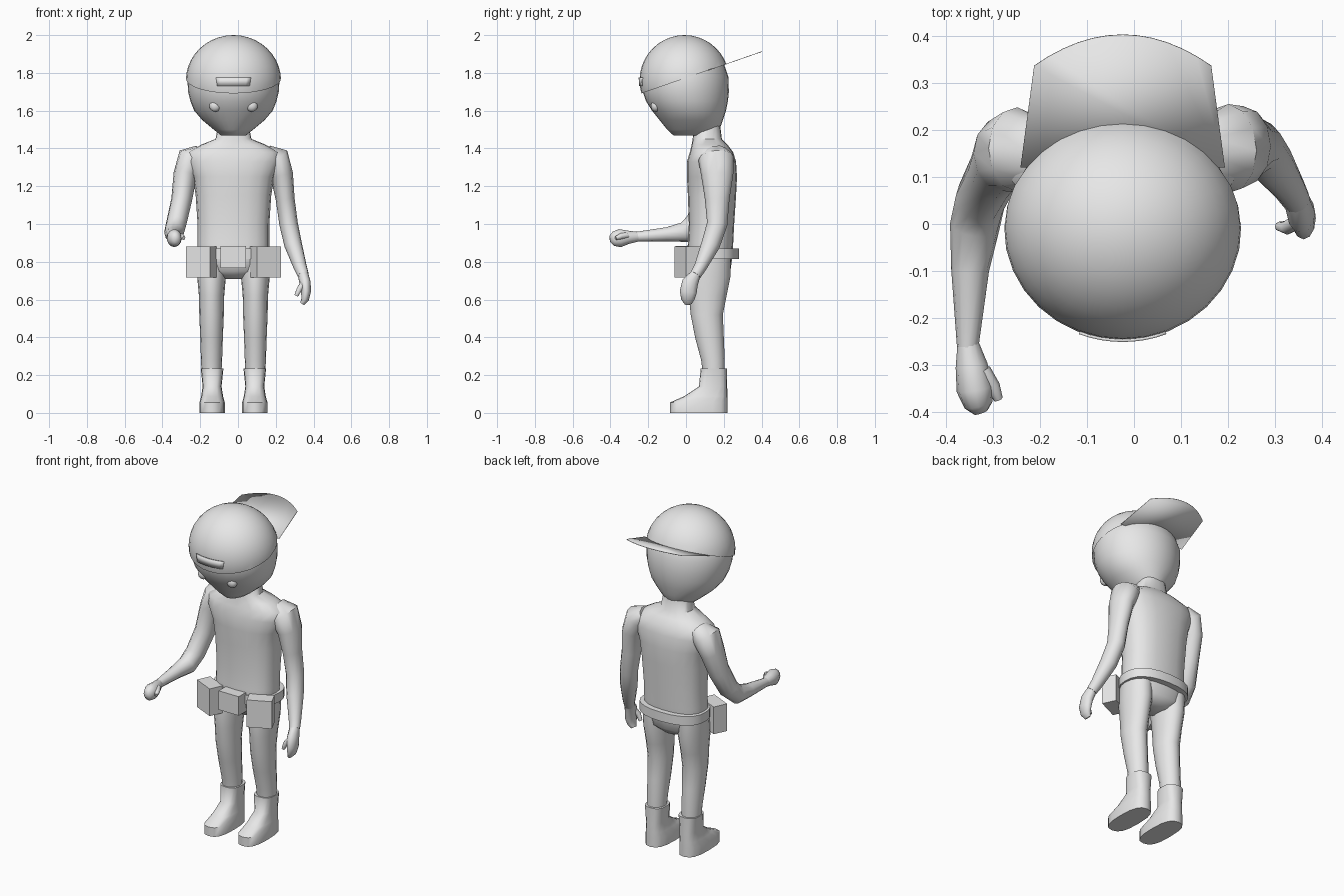
import bpy, bmesh, math
from mathutils import Vector, Matrix

old = bpy.data.objects.get("Cube")
if old:
    bpy.data.objects.remove(old, do_unlink=True)

MID = -0.024                      # symmetry plane of the figure
X, Y, Z = Vector((1, 0, 0)), Vector((0, 1, 0)), Vector((0, 0, 1))

grey = bpy.data.materials.new("plain grey")
grey.use_nodes = True
grey.diffuse_color = (0.8, 0.8, 0.8, 1)
for node in grey.node_tree.nodes:
    if node.type == 'BSDF_PRINCIPLED':
        node.inputs["Base Color"].default_value = grey.diffuse_color


def finish(bm, name):
    """Turn a bmesh into a shaded object."""
    bmesh.ops.recalc_face_normals(bm, faces=bm.faces)
    mesh = bpy.data.meshes.new(name)
    bm.to_mesh(mesh)
    bm.free()
    mesh.materials.append(grey)
    obj = bpy.data.objects.new(name, mesh)
    bpy.context.collection.objects.link(obj)
    bpy.ops.object.select_all(action='DESELECT')
    obj.select_set(True)
    bpy.context.view_layer.objects.active = obj
    bpy.ops.object.shade_smooth_by_angle(angle=math.radians(55))
    return obj


def power(value, exponent):
    return math.copysign(abs(value) ** exponent, value)


def loft(name, rings, sides=16, squareness=2.0):
    """Skin a list of (centre, half axis u, half axis v) rings."""
    bm = bmesh.new()
    loops = []
    for centre, u, v in rings:
        loop = []
        for i in range(sides):
            a = math.tau * i / sides
            cu = power(math.cos(a), 2 / squareness)
            cv = power(math.sin(a), 2 / squareness)
            loop.append(bm.verts.new(centre + u * cu + v * cv))
        loops.append(loop)
    for low, high in zip(loops, loops[1:]):
        for i in range(sides):
            j = (i + 1) % sides
            bm.faces.new((low[i], low[j], high[j], high[i]))
    bm.faces.new(loops[0])
    bm.faces.new(loops[-1])
    return finish(bm, name)


def stack(name, centre_x, levels, **options):
    """Loft level rings given as (height, half width, front, back)."""
    return loft(name, [(Vector((centre_x, (f + b) / 2, z)), X * w, Y * (b - f) / 2)
                       for z, w, f, b in levels], **options)


def limb(name, path, sides=12):
    """Loft along a path of (point, half width, half thickness)."""
    points = [Vector(p) for p, w, t in path]
    rings = []
    for i, (p, w, t) in enumerate(path):
        along = (points[min(i + 1, len(points) - 1)] - points[max(i - 1, 0)]).normalized()
        u = (X - along * X.dot(along)).normalized()
        rings.append((points[i], u * w, along.cross(u) * t))
    return loft(name, rings, sides)


def box(name, centre, size, turn=0):
    bm = bmesh.new()
    bmesh.ops.create_cube(bm, size=1, matrix=Matrix.Translation(centre)
                          @ Matrix.Rotation(turn, 4, 'Z') @ Matrix.Diagonal((*size, 1)))
    return finish(bm, name)


def ellipsoid(centre, radii, segments=32, rings=20):
    bm = bmesh.new()
    bmesh.ops.create_uvsphere(bm, u_segments=segments, v_segments=rings, radius=1,
                              matrix=Matrix.Translation(centre) @ Matrix.Diagonal((*radii, 1)))
    return bm


# Torso with neck and pelvis
stack("torso", MID, [
    (0.71, 0.06, 0.07, 0.2), (0.75, 0.17, 0.02, 0.235), (0.82, 0.19, 0.005, 0.245),
    (0.9, 0.19, 0.01, 0.25), (1.0, 0.19, 0.015, 0.255), (1.15, 0.2, 0.01, 0.265),
    (1.25, 0.215, 0.005, 0.27), (1.33, 0.25, 0.005, 0.265), (1.38, 0.245, 0.02, 0.25),
    (1.42, 0.17, 0.03, 0.22), (1.45, 0.095, 0.035, 0.19), (1.53, 0.08, 0.045, 0.18),
], sides=20, squareness=2.4)

# Legs and boots
for side, label in ((1, "left"), (-1, "right")):
    stack(label + "_leg", MID + side * 0.116, [
        (0.2, 0.052, 0.09, 0.205), (0.28, 0.056, 0.08, 0.205), (0.4, 0.06, 0.048, 0.2),
        (0.52, 0.065, 0.025, 0.195), (0.62, 0.067, 0.015, 0.215),
        (0.72, 0.076, 0.005, 0.235), (0.82, 0.078, 0.02, 0.235),
    ])
    stack(label + "_boot", MID + side * 0.113, [
        (0, 0.067, -0.085, 0.22), (0.055, 0.067, -0.085, 0.22), (0.088, 0.058, -0.01, 0.22),
        (0.14, 0.05, 0.068, 0.218), (0.235, 0.06, 0.078, 0.216),
    ], squareness=2.7)

# Belt and its three pouches
stack("belt", MID, [(0.815, 0.205, 0, 0.28), (0.87, 0.205, 0, 0.28)],
      sides=24, squareness=2.4)
box("centre_pouch", (MID, -0.01, 0.825), (0.135, 0.09, 0.115))
for side, label in ((1, "left"), (-1, "right")):
    box(label + "_pouch", (MID + side * 0.17, 0.008, 0.798),
        (0.14, 0.085, 0.165), side * math.radians(25))

# Hanging left arm and hand
limb("left_arm", [
    ((0.15, 0.155, 1.37), 0.05, 0.07), ((0.2, 0.16, 1.345), 0.075, 0.095),
    ((0.232, 0.165, 1.26), 0.06, 0.085), ((0.25, 0.165, 1.13), 0.05, 0.065),
    ((0.268, 0.165, 1.0), 0.049, 0.054), ((0.292, 0.13, 0.89), 0.047, 0.05),
    ((0.33, 0.075, 0.77), 0.035, 0.033), ((0.345, 0.05, 0.73), 0.03, 0.03),
])
limb("left_hand", [
    ((0.343, 0.055, 0.74), 0.028, 0.026), ((0.355, 0.022, 0.69), 0.03, 0.043),
    ((0.36, 0.012, 0.64), 0.026, 0.045), ((0.355, 0.01, 0.6), 0.02, 0.035),
    ((0.34, 0.012, 0.578), 0.012, 0.02),
])
limb("left_thumb", [
    ((0.345, 0.005, 0.685), 0.016, 0.016), ((0.325, -0.008, 0.655), 0.015, 0.015),
    ((0.308, -0.005, 0.62), 0.01, 0.01),
], sides=8)

# Raised right arm and fist
limb("right_arm", [
    ((-0.2, 0.155, 1.37), 0.05, 0.07), ((-0.248, 0.158, 1.345), 0.075, 0.09),
    ((-0.28, 0.148, 1.26), 0.062, 0.08), ((-0.298, 0.11, 1.13), 0.055, 0.065),
    ((-0.325, 0.055, 1.01), 0.054, 0.058), ((-0.338, -0.005, 0.956), 0.053, 0.055),
    ((-0.348, -0.1, 0.945), 0.04, 0.038), ((-0.353, -0.26, 0.933), 0.023, 0.026),
])
limb("right_hand", [
    ((-0.353, -0.25, 0.933), 0.022, 0.025), ((-0.345, -0.3, 0.93), 0.034, 0.034),
    ((-0.337, -0.35, 0.925), 0.04, 0.048), ((-0.33, -0.385, 0.922), 0.03, 0.038),
    ((-0.325, -0.4, 0.92), 0.015, 0.02),
])
limb("right_thumb", [
    ((-0.32, -0.31, 0.94), 0.016, 0.016), ((-0.3, -0.345, 0.935), 0.016, 0.016),
    ((-0.288, -0.372, 0.925), 0.01, 0.01),
], sides=8)

# Head, tapering to the chin
stack("head", MID, [
    (1.468, 0.065, -0.065, 0.15), (1.5, 0.105, -0.1, 0.178), (1.55, 0.165, -0.14, 0.195),
    (1.6, 0.208, -0.18, 0.212), (1.65, 0.228, -0.212, 0.222), (1.7, 0.24, -0.229, 0.227),
    (1.78, 0.245, -0.235, 0.224), (1.85, 0.222, -0.215, 0.2), (1.92, 0.17, -0.165, 0.15),
], sides=32)

for side, label in ((1, "left"), (-1, "right")):
    finish(ellipsoid((MID + side * 0.097, -0.161, 1.625), (0.031, 0.025, 0.031), 16, 10),
           label + "_eye")

# Cap dome cut along a tilted rim, worn backwards
SLOPE = 0.347
DOME = Vector((MID, -0.008, 1.76))
RADII = Vector((0.252, 0.238, 0.24))


def rim_height(y):
    return 1.69 + SLOPE * (y + 0.24)


cap = ellipsoid(DOME, RADII)
bmesh.ops.bisect_plane(cap, geom=cap.verts[:] + cap.edges[:] + cap.faces[:], dist=1e-5,
                       plane_co=(0, 0, rim_height(0)), plane_no=(0, -SLOPE, 1),
                       clear_inner=True)
finish(cap, "cap_dome")

# Thin visor in the plane of the rim
visor = bmesh.new()
outline = [(-0.217, 0.12)]
for i in range(-6, 7):
    outline.append((0.188 * i / 6, 0.402 - 0.066 * (i / 6) ** 2))
outline.append((0.217, 0.12))
visor.faces.new([visor.verts.new((MID + x, y, rim_height(y))) for x, y in outline])
body = finish(visor, "cap_visor")
thick = body.modifiers.new("thickness", 'SOLIDIFY')
thick.thickness, thick.offset = 0.003, 0

# Strap plate following the front of the cap
strap = bmesh.new()
columns = []
for i in range(-4, 5):
    column = []
    for z, half in ((1.73, 0.085), (1.776, 0.092)):
        x = half * i / 4
        depth = math.sqrt(1 - (x / RADII.x) ** 2 - ((z - DOME.z) / RADII.z) ** 2)
        column.append(strap.verts.new((MID + x, DOME.y - RADII.y * depth - 0.002, z)))
    columns.append(column)
for a, b in zip(columns, columns[1:]):
    strap.faces.new((a[0], b[0], b[1], a[1]))
plate = finish(strap, "cap_strap")
edge = plate.modifiers.new("thickness", 'SOLIDIFY')
edge.thickness, edge.offset = 0.006, 0
